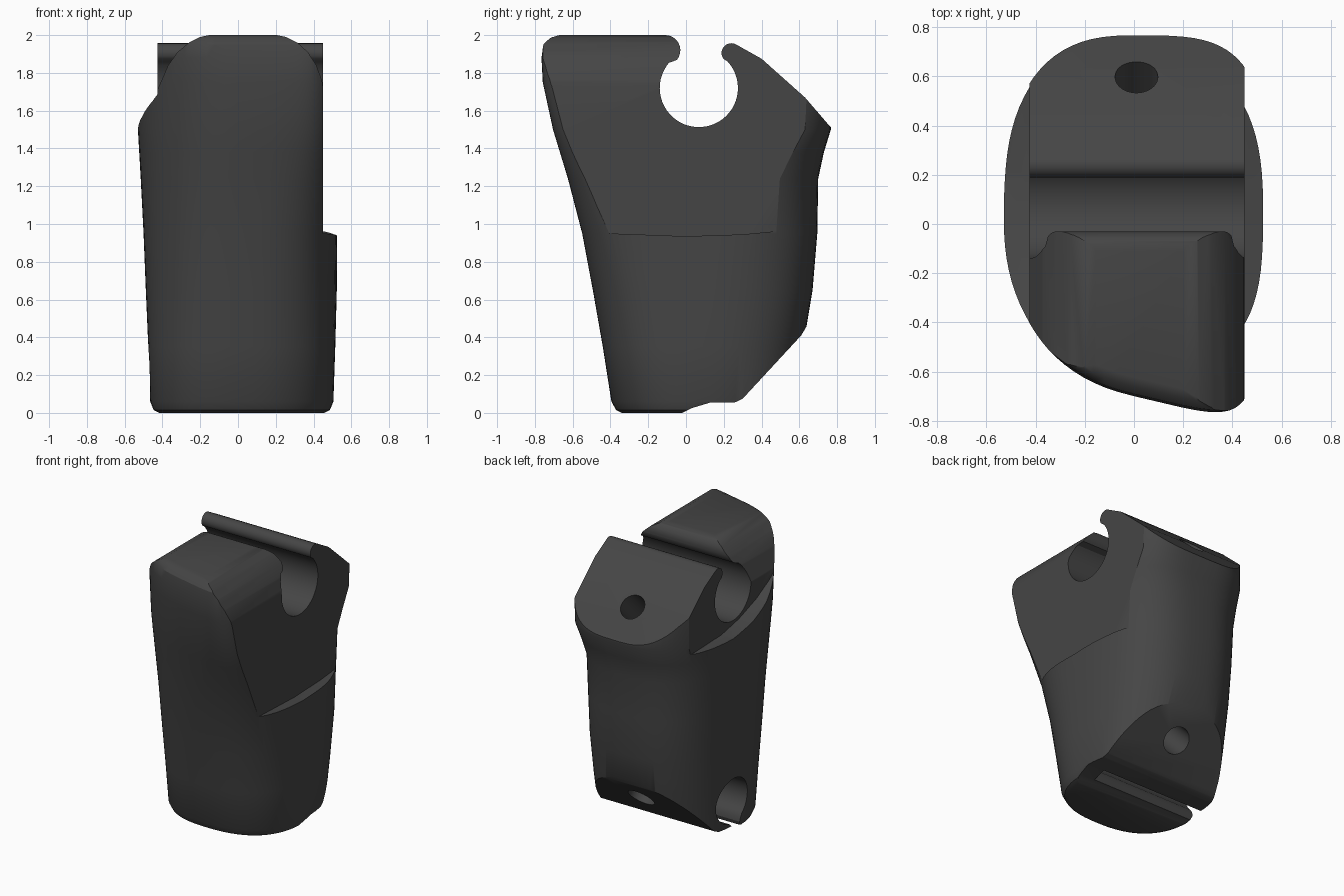
import bpy, bmesh, math
from mathutils import Vector

if "Cube" in bpy.data.objects:
    bpy.data.objects.remove(bpy.data.objects["Cube"])


def make_object(name, bm):
    bmesh.ops.recalc_face_normals(bm, faces=bm.faces)
    mesh = bpy.data.meshes.new(name)
    bm.to_mesh(mesh)
    bm.free()
    ob = bpy.data.objects.new(name, mesh)
    bpy.context.collection.objects.link(ob)
    return ob


def prism(name, pts, axis, lo, hi):
    """Extrude a (y,z) profile along x, or an (x,z) profile along y."""
    bm = bmesh.new()
    put = (lambda p, t: (t, p[0], p[1])) if axis == 'X' else (lambda p, t: (p[0], t, p[1]))
    rings = [[bm.verts.new(put(p, t)) for p in pts] for t in (lo, hi)]
    n = len(pts)
    for i in range(n):
        j = (i + 1) % n
        bm.faces.new((rings[0][i], rings[0][j], rings[1][j], rings[1][i]))
    bm.faces.new(rings[0])
    bm.faces.new(rings[1])
    return make_object(name, bm)


def rod(name, start, end, r):
    a, b = Vector(start), Vector(end)
    bm = bmesh.new()
    bmesh.ops.create_cone(bm, cap_ends=True, segments=40, radius1=r, radius2=r, depth=(b - a).length)
    ob = make_object(name, bm)
    ob.rotation_euler = (b - a).to_track_quat('Z', 'Y').to_euler()
    ob.location = (a + b) / 2
    return ob


def cut(body, tool, op='DIFFERENCE'):
    tool.hide_render = True
    bpy.context.view_layer.update()
    m = body.modifiers.new(tool.name, 'BOOLEAN')
    m.operation, m.solver, m.object = op, 'EXACT', tool
    bpy.context.view_layer.objects.active = body
    bpy.ops.object.modifier_apply(modifier=m.name)
    bpy.data.objects.remove(tool)


def arc(cy, cz, r, a0, a1, n):
    return [(cy + r * math.cos(math.radians(a0 + (a1 - a0) * i / n)),
             cz + r * math.sin(math.radians(a0 + (a1 - a0) * i / n))) for i in range(n + 1)]


# Lofted shell: z, left, right, front, back, front shear, squareness front-right / back-right
SECTIONS = [
    (0.00, -.42, .46, -.34, .50, 0, 2.4, 2.6),
    (0.015, -.447, .487, -.37, .53, 0, 2.4, 2.6),
    (0.06, -.465, .505, -.395, .56, 0, 2.4, 2.6),
    (0.35, -.475, .515, -.44, .62, .02, 2.5, 2.6),
    (0.65, -.488, .523, -.49, .67, .05, 2.6, 2.6),
    (0.95, -.50, .525, -.54, .695, .09, 3.0, 2.6),
    (1.24, -.515, .53, -.60, .70, .14, 3.8, 2.7),
    (1.38, -.523, .53, -.63, .73, .17, 4.4, 3.2),
    (1.50, -.53, .53, -.655, .767, .20, 4.8, 3.7),
    (1.75, -.53, .53, -.693, .767, .24, 5.2, 3.9),
    (1.88, -.53, .53, -.70, .767, .24, 5.2, 3.9),
    (1.95, -.53, .53, -.69, .767, .24, 5.2, 3.9),
    (1.985, -.53, .53, -.66, .767, .24, 5.0, 3.9),
    (2.005, -.53, .53, -.61, .767, .24, 4.8, 3.9),
]
N, CY = 80, 0.05
bm = bmesh.new()
rings = []
for z, x0, x1, front, back, shear, nfr, nbr in SECTIONS:
    ring = []
    for i in range(N):
        c, s = math.cos(2 * math.pi * i / N), math.sin(2 * math.pi * i / N)
        e = (nbr if c > 0 else 2.6) if s > 0 else (nfr if c > 0 else 2.5)
        u = math.copysign(abs(c) ** (2 / e), c)
        v = math.copysign(abs(s) ** (2 / e), s)
        x = (x0 + x1) / 2 + u * (x1 - x0) / 2
        y = CY + v * ((back - CY) if s > 0 else (CY - front))
        if s < 0:
            y -= shear * x * abs(v)
        ring.append(bm.verts.new((x, y, z)))
    rings.append(ring)
for a, b in zip(rings, rings[1:]):
    for i in range(N):
        j = (i + 1) % N
        bm.faces.new((a[i], a[j], b[j], b[i]))
bm.faces.new(rings[0])
bm.faces.new(rings[-1])
body = make_object("link_body", bm)

# Side outline with the upper snap channel and both chamfers
profile = [(-.95, -.1), (-.02, -.1), (-.02, 0), (.03, .025), (.13, .055), (.26, .056), (.30, .075),
           (.61, .41), (.645, .47), (.70, .60), (.95, .79), (.95, 1.32), (.755, 1.525), (.63, 1.67),
           (.40, 1.875)]
profile += arc(.24, 1.905, .052, 60, 215, 10)
profile += arc(.068, 1.72, .207, 409, 140, 40)[1:]
profile += arc(-.11, 1.92, .08, -40, 90, 12)
profile += [(-.95, 2.0)]
cut(body, prism("side_outline", profile, 'X', -.9, .9), 'INTERSECT')

# Flat cheeks on each side
right = [(-1, .97), (-.4, .95), (0, .935), (.3, .945), (.51, .965), (.55, 1.02), (.55, 1.25),
         (.67, 1.45), (.64, 1.67), (.9, 2.2), (-1, 2.2)]
cut(body, prism("right_cheek", right, 'X', .449, .9))
left = [(.9, 1.46), (.5, 1.45), (.2, 1.46), (0, 1.50), (-.2, 1.57), (-.35, 1.65), (-.5, 1.76),
        (-.6, 1.9), (-.6, 2.2), (.9, 2.2)]
cut(body, prism("left_cheek", left, 'X', -.9, -.425))

# Rounded top corners of the front block
corner_l = [(-.44, 1.68), (-.405, 1.76), (-.37, 1.84), (-.32, 1.91), (-.26, 1.96), (-.20, 1.99),
            (-.14, 2.003), (-.14, 2.2), (-.9, 2.2), (-.9, 1.68)]
corner_r = [(.46, 1.64), (.445, 1.76), (.415, 1.84), (.37, 1.91), (.315, 1.96), (.255, 1.99),
            (.19, 2.003), (.19, 2.2), (.9, 2.2), (.9, 1.64)]
for nm, pts in (("left_corner", corner_l), ("right_corner", corner_r)):
    cut(body, prism(nm, pts, 'Y', -1, .06))

# Lower pin channel: open on the left, closed on the right, narrow mouth below
keyhole = arc(.13, .24, .165, -80, 230, 36) + [(.04, .085), (.047, .055), (.035, .02), (.01, -.1),
                                              (.13, -.1), (.13, .05)]
cut(body, prism("pin_channel", keyhole, 'X', -.9, .37))

# Screw holes through the two chamfers
cut(body, rod("upper_screw", (.01, .80, 1.90), (.01, .27, 1.37), .087))
cut(body, rod("lower_screw", (.03, .60, .13), (.03, .15, .58), .095))

# Dark finish and smooth shading
mat = bpy.data.materials.new("dark_plastic")
mat.diffuse_color = (.06, .06, .06, 1)
mat.use_nodes = True
mat.node_tree.nodes["Principled BSDF"].inputs["Base Color"].default_value = mat.diffuse_color
body.data.materials.clear()
body.data.materials.append(mat)
bpy.ops.object.select_all(action='DESELECT')
body.select_set(True)
bpy.context.view_layer.objects.active = body
bpy.ops.object.shade_smooth_by_angle(angle=math.radians(30))
